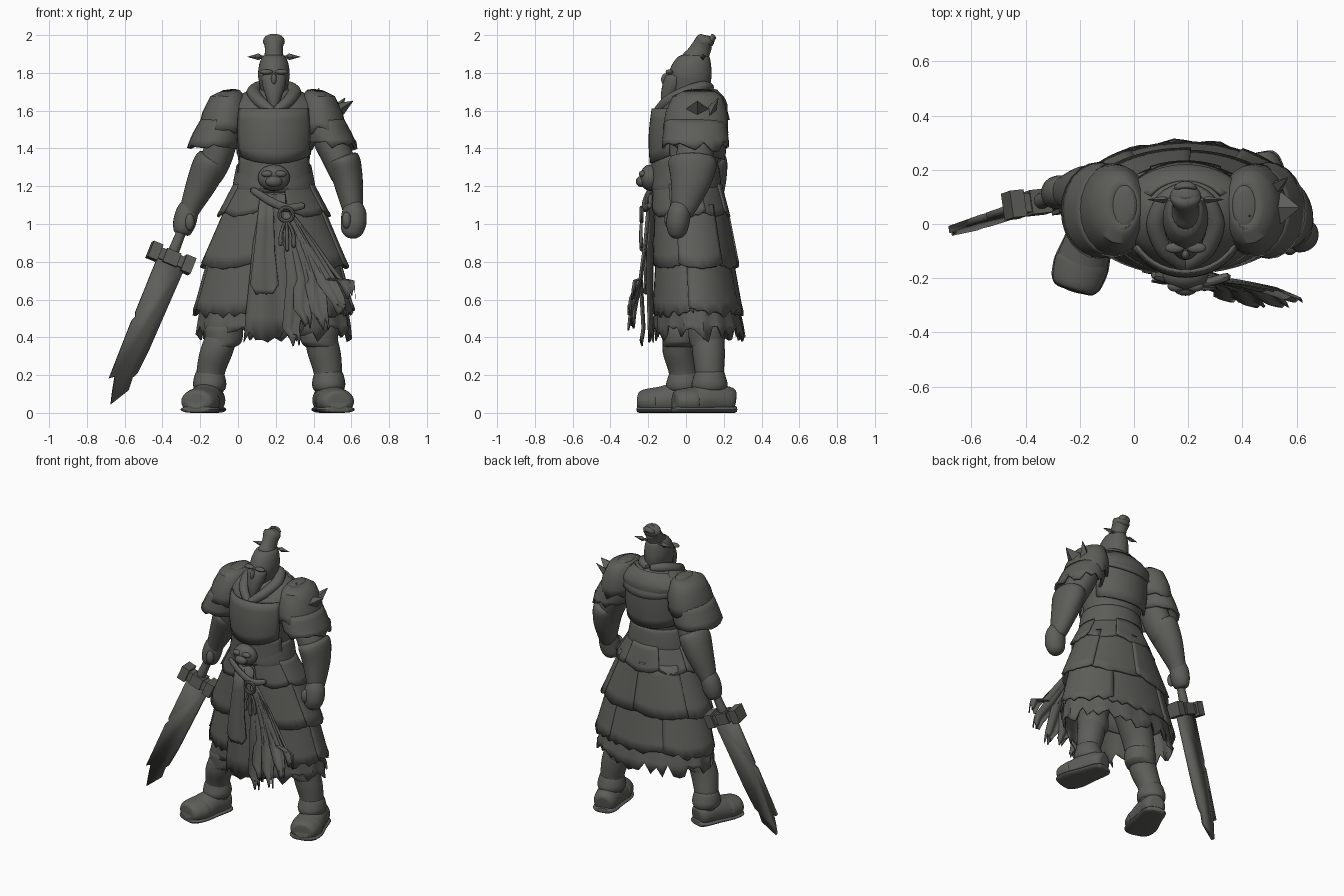
import bpy, bmesh, math, random
from mathutils import Vector, Matrix

random.seed(4)
if "Cube" in bpy.data.objects:
    bpy.data.objects.remove(bpy.data.objects["Cube"])

stone = bpy.data.materials.new("dark_olive_grey")
stone.use_nodes = True
COLOUR = (0.11, 0.11, 0.10, 1)
stone.diffuse_color = COLOUR
for node in stone.node_tree.nodes:
    if node.type == 'BSDF_PRINCIPLED':
        node.inputs["Base Color"].default_value = COLOUR
MID = 0.19  # body centre line
FRONT, SIDEWAYS, UP = Vector((0, 1, 0)), Vector((1, 0, 0)), Vector((0, 0, 1))


def finish(name, bm, thick=0, sub=0):
    bmesh.ops.recalc_face_normals(bm, faces=bm.faces)
    mesh = bpy.data.meshes.new(name)
    bm.to_mesh(mesh)
    bm.free()
    mesh.materials.append(stone)
    for p in mesh.polygons:
        p.use_smooth = True
    mesh.set_sharp_from_angle(angle=math.radians(40))
    ob = bpy.data.objects.new(name, mesh)
    bpy.context.scene.collection.objects.link(ob)
    if thick:
        m = ob.modifiers.new("thickness", 'SOLIDIFY')
        m.thickness, m.offset = thick, 0
    if sub:
        m = ob.modifiers.new("smooth", 'SUBSURF')
        m.levels = m.render_levels = sub


def grid(name, fn, nu, nv, closed=False, caps=False, **kw):
    bm = bmesh.new()
    cols = nu if closed else nu + 1
    rows = [[bm.verts.new(fn(i / nu, j / nv)) for i in range(cols)] for j in range(nv + 1)]
    for j in range(nv):
        for i in range(nu):
            k = (i + 1) % cols
            bm.faces.new((rows[j][i], rows[j][k], rows[j + 1][k], rows[j + 1][i]))
    if caps:
        bm.faces.new(rows[0])
        bm.faces.new(rows[-1])
    finish(name, bm, **kw)


def between(a, b, f):
    return [p + (q - p) * f for p, q in zip(a, b)]


def loft(name, rings, ref=None, n=16, caps=True, sub=1, jag=0, **kw):
    """Rings are (x, y, z, a, b); level when ref is None, else square to the path."""
    last = len(rings) - 1

    def at(s):
        s = min(max(s, 0), last)
        i = min(int(s), last - 1)
        return between(rings[i], rings[i + 1], s - i)

    def fn(u, v):
        s = v * last
        x, y, z, a, b = at(s)
        across, along = SIDEWAYS, FRONT
        if ref is not None:
            t = (Vector(at(s + .7)[:3]) - Vector(at(s - .7)[:3])).normalized()
            along = (ref - t * ref.dot(t)).normalized()
            across = along.cross(t)
        w = u * math.tau
        p = Vector((x, y, z)) + across * (a * math.cos(w)) + along * (b * math.sin(w))
        p.z = max(p.z, 0)
        if jag and v == 1:
            p.z += random.uniform(-jag, jag)
        return p
    grid(name, fn, n, last * 2, closed=True, caps=caps, sub=sub, **kw)


def panel(name, a0, a1, top, bot, scallop=0, jag=0, ripple=0, bulge=0, nu=14, thick=0.014):
    """Curved plate on an elliptical cone; ends are (y, z, rx, ry), angles in degrees."""
    def fn(u, v):
        a = math.radians(a0 + (a1 - a0) * u)
        y, z, rx, ry = between(top, bot, v)
        r = 1 + ripple * math.sin(a * 16) * v + bulge * math.sin(math.pi * v)
        z -= scallop * v * math.sin(math.pi * u)
        if v == 1:
            z += random.uniform(-jag, jag)
        return Vector((MID + rx * r * math.cos(a), y + ry * r * math.sin(a), z))
    grid(name, fn, nu, 5, thick=thick)


def tier(name, count, top, bot, scallop, jag, opening=18):
    step = (360 - 2 * opening) / count
    for i in range(count):
        a = -90 + opening + i * step
        grow = 0.008 * (i % 2)
        t, b = [(y, z, rx + grow, ry + grow) for y, z, rx, ry in (top, bot)]
        panel(f"{name}_{i + 1}", a - 3, a + step + 3, t, b, scallop, jag)


def ribbon(name, pts, jag=0.04, fold=0.012):
    """Hanging cloth strip with soft folds; points are (x, y, z, half width)."""
    last = len(pts) - 1

    def fn(u, v):
        i = min(int(v * last), last - 1)
        x, y, z, w = between(pts[i], pts[i + 1], v * last - i)
        drop = random.uniform(-jag, jag) if v == 1 else 0
        return Vector((x + w * (2 * u - 1), y + fold * math.cos(u * math.tau * 1.5), z + drop))
    grid(name, fn, 10, last * 2, thick=0.01)


def solid(name, kind, matrix):
    bm = bmesh.new()
    if kind == "box":
        bmesh.ops.create_cube(bm, size=1, matrix=matrix)
    elif kind == "ball":
        bmesh.ops.create_uvsphere(bm, u_segments=16, v_segments=10, radius=1, matrix=matrix)
    else:
        bmesh.ops.create_cone(bm, cap_ends=True, segments=4, radius1=1, radius2=0.05, depth=2, matrix=matrix)
    finish(name, bm)


def place(loc, size, axis=UP):
    turn = UP.rotation_difference(Vector(axis)).to_matrix().to_4x4()
    return Matrix.Translation(loc) @ turn @ Matrix.Diagonal((*size, 1))


# Torso, breastplate, back plate and belt
loft("torso", [(MID, 0, 1.12, .2, .17), (MID, 0, 1.3, .185, .16), (MID, .01, 1.4, .2, .185),
               (MID, .02, 1.54, .235, .195), (MID, .05, 1.63, .25, .175), (MID, .06, 1.68, .19, .14),
               (MID, .06, 1.72, .11, .09)], n=24)
panel("breastplate", -152, -28, (.01, 1.61, .205, .185), (0, 1.36, .2, .185), .04, bulge=.06)
panel("belly_plate", -160, -20, (0, 1.36, .19, .175), (0, 1.2, .205, .18), .02)
panel("back_plate", 22, 158, (.03, 1.64, .215, .18), (.02, 1.37, .205, .18), .03, bulge=.04)
panel("upper_back_plate", 30, 150, (.05, 1.71, .15, .11), (.04, 1.58, .235, .185), .03, bulge=.05)
loft("belt", [(MID, 0, 1.16, .215, .18), (MID, 0, 1.19, .224, .19), (MID, 0, 1.29, .205, .18),
              (MID, 0, 1.33, .195, .17)], n=24)
solid("belt_emblem", "ball", place((MID, -.19, 1.245), (.085, .055, .07)))
solid("emblem_muzzle", "ball", place((MID, -.235, 1.225), (.045, .03, .03)))
for s in (-1, 1):
    solid("emblem_brow", "ball", place((MID + s * .035, -.23, 1.265), (.032, .02, .018)))

# Collar
for s in (-1, 1):
    loft("collar_lapel", [(MID, .13, 1.72, .035, .03), (MID + s * .08, .09, 1.73, .035, .032),
                          (MID + s * .115, 0, 1.70, .04, .035), (MID + s * .08, -.1, 1.65, .035, .035),
                          (MID - s * .01, -.165, 1.58, .025, .025)], ref=UP, n=10)

# Head, beard, topknot and hairpin
loft("neck", [(MID, .03, 1.6, .09, .09), (MID, .03, 1.76, .075, .09)])
loft("head", [(MID, .01, 1.64, .05, .07), (MID, .02, 1.72, .075, .11), (MID, .02, 1.79, .088, .12),
              (MID, .03, 1.85, .08, .105), (MID, .045, 1.9, .058, .08)])
loft("beard", [(MID, -.05, 1.8, .072, .06), (MID, -.07, 1.73, .064, .06),
               (MID, -.095, 1.67, .042, .042), (MID, -.115, 1.59, .01, .012)], n=12)
solid("nose", "ball", place((MID, -.11, 1.765), (.015, .022, .032)))
for s in (-1, 1):
    solid("brow", "ball", place((MID + s * .04, -.088, 1.805), (.036, .02, .014)))
solid("hairpin", "box", place((MID, .09, 1.885), (.2, .012, .012)))
loft("topknot", [(MID, .04, 1.85, .065, .085), (MID, .065, 1.9, .05, .062), (MID, .085, 1.94, .05, .055),
                 (MID, .1, 1.97, .062, .052), (MID, .125, 1.985, .055, .035),
                 (MID, .15, 1.965, .03, .025)], ref=FRONT, n=12)
solid("topknot_crown", "ball", place((MID, .1, 1.965), (.058, .05, .035)))

# Shoulder armour
for side, s, k, jag in (("right", -1, 1, .01), ("left", 1, .96, .03)):
    def ring(dx, y, z, a, b):
        return (MID + s * dx * k, y, z, a * k, b)

    solid("hairpin_end", "spike", place((MID + s * .11, .09, 1.885), (.018, .014, .03), (s, 0, 0)))
    solid("hairpin_inner", "spike", place((MID + s * .068, .09, 1.885), (.018, .014, .012), (-s, 0, 0)))
    loft(side + "_shoulder_cap", [ring(.225, .07, 1.70, .04, .07), ring(.245, .06, 1.67, .085, .125),
                                  ring(.255, .055, 1.59, .115, .155), ring(.27, .05, 1.49, .125, .165)],
         caps=False, n=24, thick=.018, jag=jag, sub=0)
    loft(side + "_shoulder_crown", [ring(.215, .07, 1.715, .03, .06), ring(.24, .06, 1.69, .07, .105),
                                    ring(.25, .055, 1.6, .108, .145)], n=20)
    loft(side + "_shoulder_flare", [ring(.275, .05, 1.55, .105, .15), ring(.295, .05, 1.48, .125, .163),
                                    ring(.32, .05, 1.41, .132, .17)],
         caps=False, n=24, thick=.018, jag=jag, sub=0)

# Broken shards on the left shoulder
for loc, size, axis in (((.42, .03, 1.69), (.035, .015, .03), (.3, 0, 1)),
                        ((.575, .06, 1.63), (.035, .06, .04), (.8, 0, .5)),
                        ((.54, .15, 1.63), (.04, .03, .05), (.5, .4, .7))):
    solid("shoulder_shard", "spike", place(loc, size, axis))

# Arms, forearm guards and hands
loft("left_upper_arm", [(.41, .07, 1.62, .08, .09), (.48, .06, 1.45, .088, .1), (.54, .04, 1.33, .085, .1),
                        (.575, .03, 1.22, .07, .09)], ref=FRONT)
loft("left_forearm_guard", [(.55, .035, 1.36, .085, .12), (.565, .035, 1.32, .09, .135),
                            (.585, .025, 1.22, .08, .11), (.605, -.01, 1.09, .058, .07),
                            (.61, -.025, 1.04, .045, .05)], ref=FRONT)
loft("left_fist", [(.61, -.02, 1.12, .045, .05), (.615, -.035, 1.06, .07, .065), (.612, -.045, 1.0, .072, .065),
                   (.60, -.045, .95, .058, .052), (.595, -.04, .925, .025, .025)], ref=FRONT, n=12)
solid("left_thumb", "ball", place((.575, -.09, 1.02), (.025, .025, .045)))
loft("right_upper_arm", [(-.03, .07, 1.62, .08, .09), (-.08, .08, 1.45, .083, .1), (-.12, .1, 1.33, .085, .1),
                         (-.17, .115, 1.22, .07, .08)], ref=FRONT)
loft("right_forearm_guard", [(-.125, .1, 1.36, .085, .11), (-.15, .11, 1.31, .096, .115),
                             (-.195, .12, 1.21, .083, .095), (-.25, .12, 1.09, .058, .062),
                             (-.265, .12, 1.04, .045, .05)], ref=FRONT)
loft("right_fist", [(-.25, .12, 1.12, .045, .05), (-.27, .12, 1.06, .064, .064), (-.285, .115, 1.0, .064, .065),
                    (-.3, .11, .94, .045, .048)], ref=FRONT, n=12)
solid("right_thumb", "ball", place((-.255, .06, 1.01), (.025, .025, .045)))

# Sword, laid out along its own axes
HILT = Vector((-.355, .08, .82))
down = Vector((-.31, -.11, -.78)).normalized()
wide = Vector((.92, .1, -.38))
wide = (wide - down * wide.dot(down)).normalized()
frame = Matrix((wide, wide.cross(down), -down)).transposed().to_4x4()
edge = [(-.068, 0), (-.07, .34), (-.06, .36), (-.072, .39), (-.07, .72), (-.045, .7), (-.032, .76),
        (-.025, .79), (-.01, .845), (.05, .74), (.045, .67), (.06, .64), (.072, .5), (.088, 0)]
bm = bmesh.new()
bm.faces.new([bm.verts.new(HILT + wide * a + down * b) for a, b in edge])
finish("sword_blade", bm, thick=.026)
for name, at, size in (("guard", 0, (.2, .07, .06)), ("left_end", -.095, (.055, .1, .09)),
                       ("right_end", .095, (.055, .1, .09)), ("middle", 0, (.08, .09, .075))):
    solid("sword_" + name, "box", Matrix.Translation(HILT + wide * at) @ frame @ Matrix.Diagonal((*size, 1)))
loft("sword_grip", [(*(HILT - down * t), r, r) for t, r in ((0, .034), (.12, .028), (.25, .028), (.29, .03))],
     ref=FRONT, n=10)

# Layered skirt armour over cloth
panel("skirt_lining", -90, 270, (0, 1.18, .19, .16), (.04, .6, .36, .185), nu=32)
tier("waist_plate", 7, (0, 1.21, .2, .175), (.02, 1.07, .288, .2), .03, .005)
tier("hip_plate", 6, (.02, 1.1, .245, .185), (.045, .79, .385, .222), .025, .005)
tier("thigh_plate", 5, (.04, .84, .33, .2), (.06, .54, .415, .238), .02, .02)
panel("ragged_hem", -90, 270, (.05, .64, .375, .21), (.07, .42, .4, .235), 0, .045, .03, nu=60, thick=.01)
ribbon("front_cloth", [(MID, -.18, 1.16, .06), (.17, -.19, .9, .09), (.18, -.19, .6, .13), (.19, -.185, .41, .16)])
ribbon("front_plate", [(.15, -.195, 1.14, .035), (.14, -.21, .85, .055), (.14, -.215, .68, .075),
                       (.14, -.215, .63, .045)], .005, .004)

# Windblown tatters on the left front
for x, y, z in ((.6, -.28, .63), (.55, -.3, .54), (.46, -.3, .47), (.37, -.28, .48), (.31, -.235, .38)):
    ribbon("cloth_tatter", [(.26, -.2, 1.07, .02), (.2 + x * .28, -.215, .9, .045),
                            (.13 + x * .6, -.24, .71, .058), (x - .03, y + .01, z + .07, .045),
                            (x, y, z, .022)], .035, .006)

# Sash, ring and tassels
loft("sash", [(.06, -.185, 1.19, .018, .02), (.17, -.215, 1.12, .018, .025), (.26, -.22, 1.08, .018, .025),
              (.36, -.19, 1.1, .018, .02)], ref=UP, n=8)


def ring_point(u, v):
    a, b = u * math.tau, v * math.tau
    r = .036 + .011 * math.cos(b)
    return Vector((.255 + r * math.cos(a), -.235 + .011 * math.sin(b), 1.05 + r * math.sin(a)))


grid("sash_ring", ring_point, 20, 8, closed=True)
for x, z in ((.225, .88), (.26, .85), (.295, .87)):
    loft("tassel", [(.255, -.235, 1.03, .008, .008), (x, -.24, .95, .01, .01), (x, -.235, z, .014, .012)],
         ref=FRONT, n=8)

# Legs and boots
for side, hip, knee, shin, ankle, heel, toe in (
        ("right", (.06, .02), (-.075, -.03), (-.115, -.04), (-.15, -.01), (-.125, .075), (-.225, -.25)),
        ("left", (.32, .06), (.43, .11), (.455, .12), (.48, .125), (.455, .265), (.535, -.07))):
    loft(side + "_thigh", [(*hip, .9, .12, .13), (*hip, .75, .12, .13), (*knee, .48, .1, .1), (*knee, .4, .09, .09)])
    loft(side + "_shin", [(*knee, .45, .085, .088), (*shin, .32, .093, .09), (*ankle, .2, .075, .076),
                          (*ankle, .06, .075, .08)])
    loft(side + "_knee_guard", [(*knee, .47, .09, .09), (*knee, .44, .106, .102), (*knee, .37, .1, .096),
                                (*shin, .34, .088, .085)])
    loft(side + "_boot_cuff", [(*ankle, .23, .07, .075), (*ankle, .19, .085, .088), (*ankle, .15, .092, .1),
                               (*ankle, .11, .08, .09)])
    h, t = Vector(heel), Vector(toe)
    loft(side + "_boot", [(*h.lerp(t, f), z, a, b) for f, z, a, b in (
        (.02, .06, .05, .06), (.1, .065, .076, .075), (.4, .075, .088, .09), (.65, .06, .1, .08),
        (.88, .06, .092, .068), (.98, .07, .065, .055))], ref=UP)
    loft(side + "_sole", [(*h.lerp(t, f), .018, a, .022) for f, a in (
        (0, .055), (.1, .082), (.4, .09), (.7, .108), (.9, .098), (1, .07))], ref=UP)
    loft(side + "_toe_cap", [(*h.lerp(t, f), .06, a, b) for f, a, b in (
        (.62, .095, .075), (.68, .105, .08), (.9, .094, .068), (.99, .07, .055))], ref=UP)
